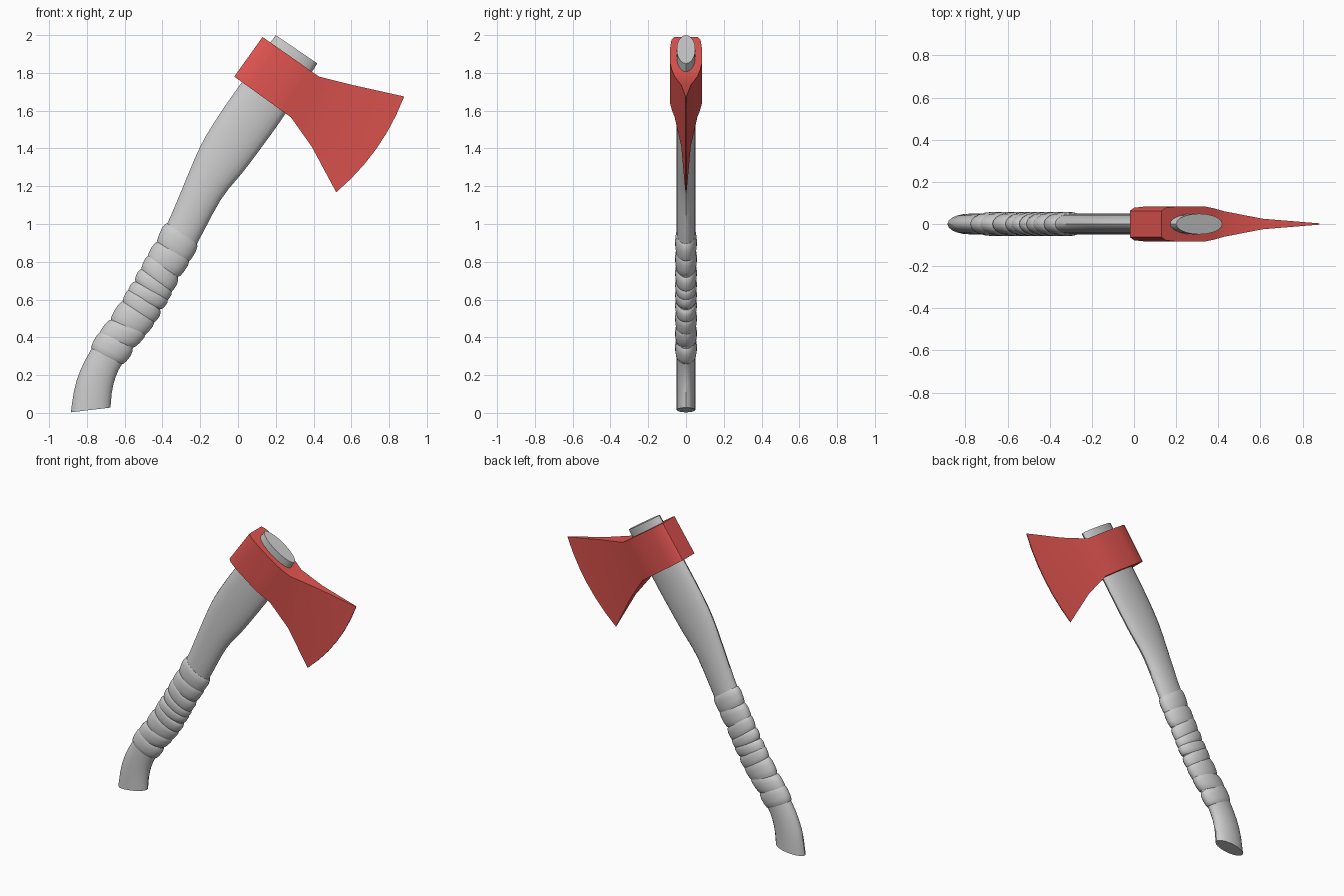
import bpy, bmesh, math
from mathutils import Vector

if "Cube" in bpy.data.objects:
    bpy.data.objects.remove(bpy.data.objects["Cube"])


def loft(bm, rings):
    """Skin a list of closed rings and cap both ends."""
    vs = [[bm.verts.new(p) for p in r] for r in rings]
    n = len(vs[0])
    for a, b in zip(vs, vs[1:]):
        for i in range(n):
            bm.faces.new((a[i], a[(i + 1) % n], b[(i + 1) % n], b[i]))
    bm.faces.new(vs[0])
    bm.faces.new(vs[-1])


def finish(bm, name, colour=None, angle=35):
    bmesh.ops.recalc_face_normals(bm, faces=bm.faces)
    me = bpy.data.meshes.new(name)
    bm.to_mesh(me)
    bm.free()
    ob = bpy.data.objects.new(name, me)
    bpy.context.collection.objects.link(ob)
    if colour:
        mat = bpy.data.materials.new(name + "_paint")
        mat.diffuse_color = colour
        mat.use_nodes = True
        mat.node_tree.nodes["Principled BSDF"].inputs["Base Color"].default_value = mat.diffuse_color
        me.materials.append(mat)
    bpy.ops.object.select_all(action='DESELECT')
    ob.select_set(True)
    bpy.context.view_layer.objects.active = ob
    bpy.ops.object.shade_smooth_by_angle(angle=math.radians(angle))
    return ob


# Handle silhouette: back edge and front edge at each station (x, z)
BACK = [(-.885, .003), (-.855, .17), (-.775, .34), (-.605, .59), (-.495, .78), (-.38, .99),
        (-.29, 1.20), (-.20, 1.41), (-.105, 1.57), (.02, 1.75), (.20, 2.0)]
FRONT = [(-.675, .028), (-.66, .15), (-.605, .275), (-.44, .50), (-.34, .68), (-.22, .89),
         (-.09, 1.13), (.03, 1.28), (.135, 1.42), (.245, 1.575), (.42, 1.85)]


def along(pts, t):
    """Catmull-Rom point on a silhouette edge."""
    last = len(pts) - 1
    i = min(int(t), last - 1)
    f = t - i
    p0, p1, p2, p3 = [Vector(pts[max(0, min(last, k))]) for k in range(i - 1, i + 3)]
    return .5 * (2 * p1 + (p2 - p0) * f + (2 * p0 - 5 * p1 + 4 * p2 - p3) * f * f
                 + (3 * p1 - p0 - 3 * p2 + p3) * f ** 3)


def section(t, grow=0.0, tilt=0.0, half_y=.049, n=20):
    b, f = along(BACK, t + tilt), along(FRONT, t - tilt)
    mid, arm = (b + f) / 2, (f - b) / 2
    arm *= (arm.length + grow) / arm.length
    ring = []
    for k in range(n):
        a = 2 * math.pi * k / n
        p = mid + arm * math.cos(a)
        ring.append((p.x, (half_y + grow * .6) * math.sin(a), p.y))
    return ring


# Wooden handle
bm = bmesh.new()
loft(bm, [section(k / 3) for k in range(31)])
finish(bm, "handle")

# Grip wrapping: overlapping bulging bands with alternating tilt
bm = bmesh.new()
cuts = [1.98, 2.33, 2.62, 2.95, 3.25, 3.55, 3.85, 4.2, 4.6, 5.0]
for k, (t0, t1) in enumerate(zip(cuts, cuts[1:])):
    tilt = (.05, -.04, .02)[k % 3]
    loft(bm, [section(t0 + (t1 - t0) * f, g, tilt) for f, g in
              ((-.08, .001), (.0, .007), (.3, .013), (.7, .015), (1.0, .009), (1.1, .001))])
finish(bm, "grip_wrap")

# Axe head: columns from poll to cutting edge (bottom, top, half thickness, forward bow)
COLUMNS = [((-.02, 1.78), (.13, 1.99), .062, 0),
           ((.0, 1.766), (.15, 1.976), .077, 0),
           ((.06, 1.723), (.21, 1.934), .084, 0),
           ((.18, 1.637), (.33, 1.85), .084, 0),
           ((.23, 1.601), (.38, 1.814), .074, 0),
           ((.28, 1.565), (.43, 1.78), .060, 0),
           ((.39, 1.41), (.61, 1.735), .025, .015),
           ((.52, 1.168), (.88, 1.675), .003, .04)]
ROWS = 6
rings = []
for bottom, top, half, bow in COLUMNS:
    b, t = Vector(bottom), Vector(top)
    d = (t - b).normalized()
    out = Vector((d.y, -d.x))
    side = []
    for j in range(ROWS + 1):
        f = j / ROWS
        side.append(b.lerp(t, f) + out * bow * 4 * f * (1 - f))
    rings.append([(p.x, -half, p.y) for p in side] + [(p.x, half, p.y) for p in reversed(side)])
bm = bmesh.new()
loft(bm, rings)
finish(bm, "axe_head", (.75, .09, .08, 1), 30)
